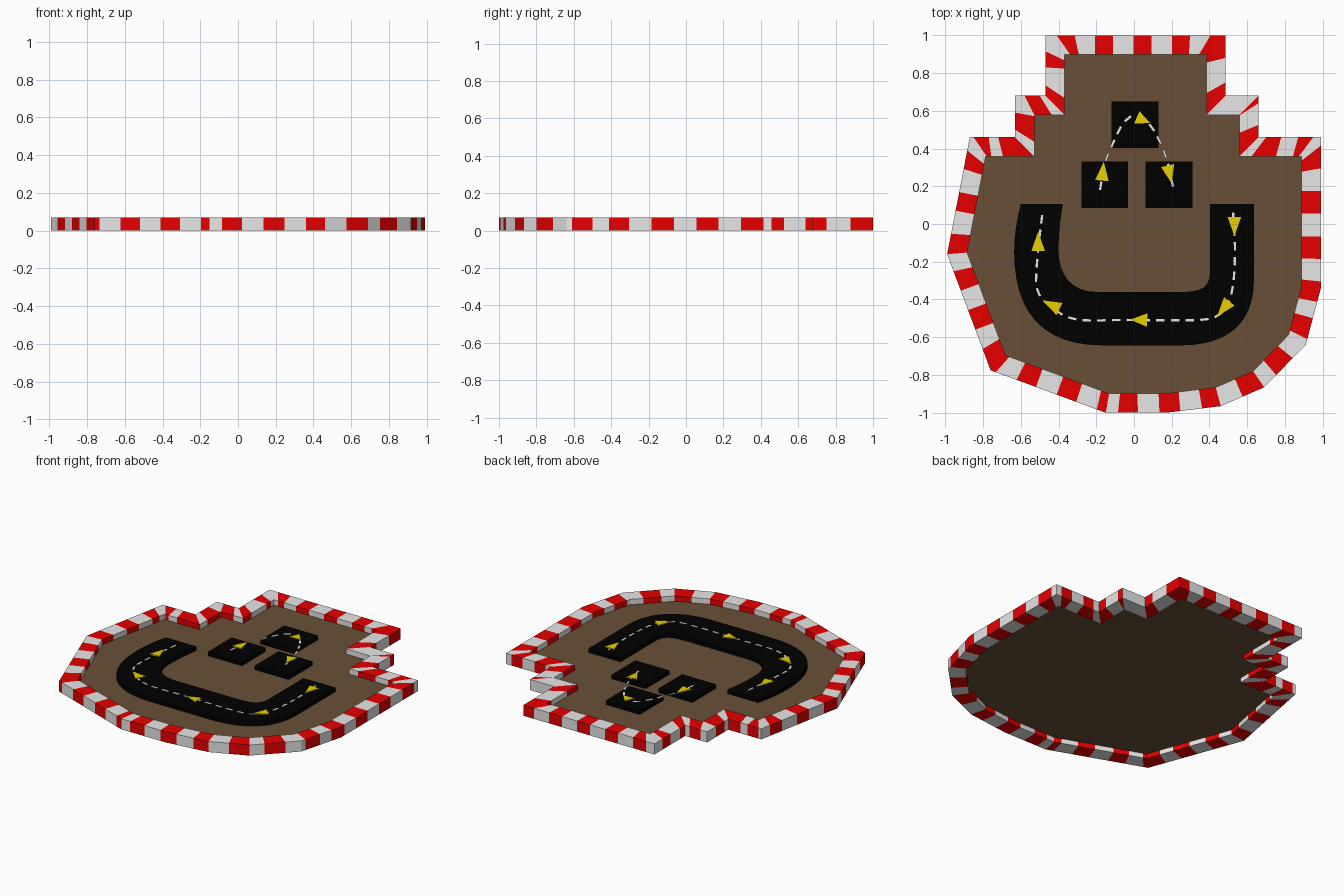
import bpy, bmesh
from mathutils import Vector

if "Cube" in bpy.data.objects:
    bpy.data.objects.remove(bpy.data.objects["Cube"])


def material(name, r, g, b):
    m = bpy.data.materials.new(name)
    m.diffuse_color = (r, g, b, 1)
    m.use_nodes = True
    m.node_tree.nodes["Principled BSDF"].inputs["Base Color"].default_value = m.diffuse_color
    return m


WHITE = material("kerb white", 0.8, 0.8, 0.8)
RED = material("kerb red", 0.8, 0.0, 0.0)
DIRT = material("dirt brown", 0.138, 0.078, 0.038)
ASPHALT = material("asphalt black", 0.0, 0.0, 0.0)
PAINT = material("paint white", 0.85, 0.85, 0.85)
YELLOW = material("arrow yellow", 0.8, 0.62, 0.0)


def finish(bm, name, mats):
    bmesh.ops.recalc_face_normals(bm, faces=bm.faces)
    mesh = bpy.data.meshes.new(name)
    bm.to_mesh(mesh)
    bm.free()
    for m in mats:
        mesh.materials.append(m)
    ob = bpy.data.objects.new(name, mesh)
    bpy.context.collection.objects.link(ob)


def add_prism(bm, pts, z0, z1):
    lo = [bm.verts.new((p[0], p[1], z0)) for p in pts]
    hi = [bm.verts.new((p[0], p[1], z1)) for p in pts]
    bm.faces.new(lo[::-1])
    bm.faces.new(hi)
    for i in range(len(pts)):
        j = (i + 1) % len(pts)
        bm.faces.new((lo[i], lo[j], hi[j], hi[i]))


def prisms(name, shapes, z0, z1, mat):
    bm = bmesh.new()
    for s in shapes:
        add_prism(bm, s, z0, z1)
    finish(bm, name, [mat])


def bezier(a, b, c, d, n=8):
    a, b, c, d = map(Vector, (a, b, c, d))
    return [a * (1 - t) ** 3 + 3 * b * t * (1 - t) ** 2 + 3 * c * t * t * (1 - t) + d * t ** 3
            for t in (i / n for i in range(n + 1))]


FLOOR, ROAD, KERB = 0.035, 0.062, 0.07

# kerb edges, clockwise: corner x, y, then first red start, red length, period
EDGES = [
    (-0.47, 1.0, 0.06, 0.095, 0.204), (0.485, 1.0, 0, 0.12, 0.25),
    (0.485, 0.68, 1, 0.08, 1), (0.66, 0.68, -0.06, 0.10, 0.215),
    (0.66, 0.46, 0.04, 0.08, 0.17), (0.99, 0.46, 0.045, 0.12, 0.24),
    (0.99, -0.34, -0.04, 0.115, 0.205), (0.91, -0.64, 0.098, 0.126, 1),
    (0.69, -0.865, 0.011, 0.114, 0.23), (0.46, -0.965, 0, 0.1, 0.216),
    (0.17, -1.0, -0.07, 0.105, 0.22), (-0.15, -1.0, -0.06, 0.11, 0.227),
    (-0.76, -0.775, 0.01, 0.11, 0.22), (-0.99, -0.16, 0.01, 0.10, 0.225),
    (-0.87, 0.46, 0.02, 0.08, 0.13), (-0.63, 0.46, 0.04, 0.09, 1),
    (-0.63, 0.68, 0.05, 0.08, 1), (-0.47, 0.68, -0.03, 0.085, 0.18),
]
outer = [Vector(e[:2]) for e in EDGES]
N = len(outer)
dirs = [(outer[(i + 1) % N] - outer[i]).normalized() for i in range(N)]
norms = [Vector((d.y, -d.x)) for d in dirs]
inner = [outer[i] + (norms[i - 1] + norms[i]) * 0.102 / (1 + norms[i - 1].dot(norms[i]))
         for i in range(N)]

# striped kerb: each edge is cut across into red and white lengths,
# square in the middle of an edge and slanting towards its corners
bm = bmesh.new()
for i, (_, _, start, red, period) in enumerate(EDGES):
    j = (i + 1) % N
    o0, o1, i0, i1 = outer[i], outer[j], inner[i], inner[j]
    length, ilen = (o1 - o0).length, (i1 - i0).length
    cuts = {0.0, length}
    s = start
    while s < length:
        cuts |= {c for c in (s, s + red) if 0.012 < c < length - 0.012}
        s += period
    cuts = sorted(cuts)
    zone = min(0.2, length / 2)
    lead, tail = (i0 - o0).dot(dirs[i]), (i1 - o1).dot(dirs[i])
    pairs = []
    for c in cuts:
        shift = (lead * max(0, 1 - c / zone) + tail * max(0, 1 - (length - c) / zone))
        po = o0 + dirs[i] * c
        pi = i0 + dirs[i] * (c + shift - lead)
        pairs.append([bm.verts.new((p.x, p.y, z)) for p, z in
                      ((po, 0), (po, KERB), (pi, KERB), (pi, 0))])
    for k in range(len(cuts) - 1):
        mid = (cuts[k] + cuts[k + 1]) / 2
        is_red = mid > start and (mid - start) % period < red
        for q in range(4):
            f = bm.faces.new((pairs[k][q], pairs[k + 1][q],
                              pairs[k + 1][(q + 1) % 4], pairs[k][(q + 1) % 4]))
            f.material_index = int(is_red)
bmesh.ops.remove_doubles(bm, verts=bm.verts, dist=0.0005)
finish(bm, "striped_kerb", [WHITE, RED])

# dirt floor
prisms("dirt_floor", [inner], FLOOR - 0.004, FLOOR, DIRT)

# U-shaped road
u_road = (bezier((-.60, .107), (-.625, 0), (-.635, -.06), (-.635, -.15), 4)[:-1]
          + bezier((-.635, -.15), (-.635, -.46), (-.49, -.643), (-.17, -.643), 12)
          + bezier((.25, -.643), (.49, -.643), (.635, -.53), (.635, -.30), 12)
          + [Vector((.635, .107)), Vector((.402, .107))]
          + bezier((.402, -.26), (.402, -.33), (.36, -.36), (.26, -.36))
          + bezier((-.20, -.36), (-.33, -.36), (-.40, -.27), (-.40, -.14))[:-1]
          + bezier((-.40, -.14), (-.40, -.06), (-.39, .03), (-.377, .107), 4))
prisms("u_road", [u_road], FLOOR, ROAD, ASPHALT)

# three square jump blocks
blocks = [[(x, y), (x + .247, y), (x + .247, y + .247), (x, y + .247)]
          for x, y in ((-.118, .403), (-.278, .085), (.062, .085))]
prisms("jump_blocks", blocks, FLOOR, ROAD, ASPHALT)


# dashed centre lines
def dashes(path, dash=0.045, gap=0.033, width=0.012):
    pts = [Vector(p) for p in path]
    ext = [pts[0] * 2 - pts[1]] + pts + [pts[-1] * 2 - pts[-2]]
    fine = []
    for a, b, c, d in zip(ext, ext[1:], ext[2:], ext[3:]):
        fine += bezier(b, b + (c - a) / 6, c - (d - b) / 6, c, 8)[:-1]
    fine.append(pts[-1])
    dist = [0]
    for a, b in zip(fine, fine[1:]):
        dist.append(dist[-1] + (b - a).length)

    def at(s):
        for k in range(len(fine) - 1):
            if s <= dist[k + 1]:
                return fine[k].lerp(fine[k + 1], (s - dist[k]) / (dist[k + 1] - dist[k]))
        return fine[-1]

    out, s = [], 0
    while s + dash / 2 < dist[-1]:
        a, b = at(s), at(s + dash)
        d = (b - a).normalized()
        n = Vector((-d.y, d.x)) * width / 2
        out.append([a - n, b - n, b + n, a + n])
        s += dash + gap
    return out


u_line = [(.525, .06), (.535, -.13), (.525, -.32), (.49, -.44), (.41, -.50), (.24, -.51),
          (-.03, -.508), (-.31, -.505), (-.45, -.43), (-.515, -.34), (-.51, -.16), (-.485, .06)]
jump_line = [(-.18, .18), (-.155, .32), (-.115, .42), (-.06, .53), (0, .575),
             (.08, .53), (.135, .44), (.18, .32), (.21, .18)]
prisms("road_dashes", dashes(u_line), ROAD, ROAD + 0.002, PAINT)
prisms("jump_dashes", dashes(jump_line), ROAD, ROAD + 0.002, PAINT)

# yellow direction arrows: tip, then middle of the base
arrows = []
for tx, ty, bx, by in ((-.16, .33, -.17, .23), (.085, .535, .015, .565), (.2, .215, .178, .31),
                       (.532, -.065, .532, .037), (.44, -.49, .505, -.41), (-.02, -.507, .07, -.509),
                       (-.485, -.405, -.395, -.45), (-.508, -.04, -.508, -.143)):
    tip, base = Vector((tx, ty)), Vector((bx, by))
    d = (tip - base).normalized()
    n = Vector((-d.y, d.x)) * 0.036
    arrows.append([tip, base + n, base - n])
prisms("direction_arrows", arrows, ROAD, ROAD + 0.005, YELLOW)
